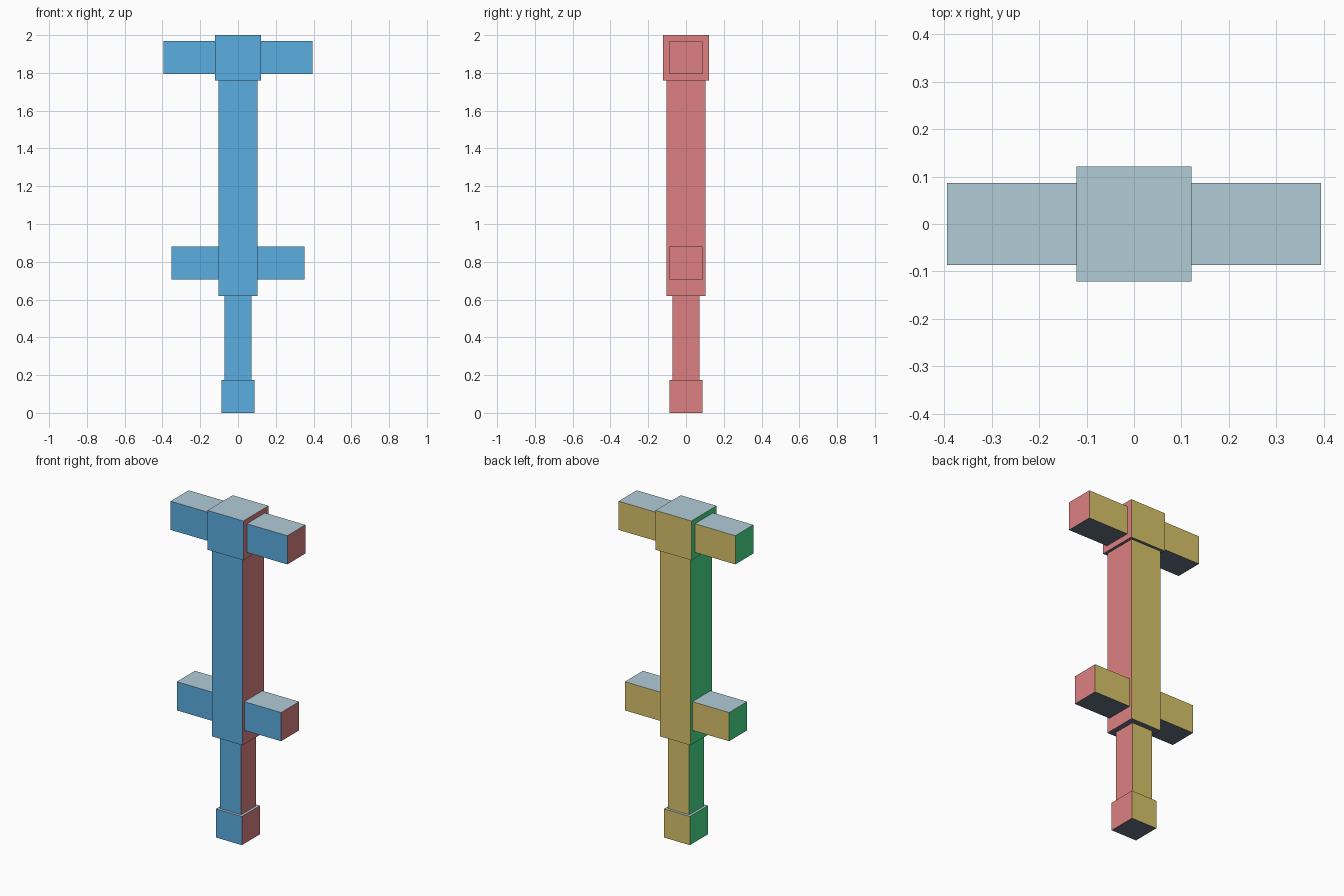
import bpy
import bmesh
from mathutils import Matrix, Vector

if "Cube" in bpy.data.objects:
    bpy.data.objects.remove(bpy.data.objects["Cube"])


def linear(c):
    c /= 255
    return c / 12.92 if c <= 0.04045 else ((c + 0.055) / 1.055) ** 2.4


# One flat colour for each facing direction
PALETTE = [
    ("front_blue", (0, -1, 0), (91, 174, 225)),
    ("right_red", (1, 0, 0), (221, 128, 129)),
    ("back_yellow", (0, 1, 0), (216, 194, 106)),
    ("left_green", (-1, 0, 0), (73, 225, 142)),
    ("top_pale_grey", (0, 0, 1), (177, 204, 214)),
    ("bottom_slate", (0, 0, -1), (102, 115, 134)),
]
materials = []
for name, _, rgb in PALETTE:
    mat = bpy.data.materials.new(name)
    mat.diffuse_color = (*[linear(c) for c in rgb], 1)
    mat.use_nodes = True
    mat.node_tree.nodes["Principled BSDF"].inputs["Base Color"].default_value = mat.diffuse_color
    materials.append(mat)


def box(name, half_x, half_y, z0, z1):
    """Centred box whose faces are coloured by direction."""
    bm = bmesh.new()
    size = Matrix.Diagonal((2 * half_x, 2 * half_y, z1 - z0, 1))
    bmesh.ops.create_cube(bm, size=1, matrix=Matrix.Translation((0, 0, (z0 + z1) / 2)) @ size)
    bm.normal_update()
    for face in bm.faces:
        face.material_index = max(
            range(len(PALETTE)), key=lambda i: face.normal.dot(Vector(PALETTE[i][1])))
    mesh = bpy.data.meshes.new(name)
    bm.to_mesh(mesh)
    bm.free()
    for mat in materials:
        mesh.materials.append(mat)
    bpy.context.collection.objects.link(bpy.data.objects.new(name, mesh))


# Central column, bottom to top
box("foot_block", 0.087, 0.087, 0.0, 0.175)
box("lower_shaft", 0.071, 0.071, 0.175, 0.62)
box("main_post", 0.104, 0.104, 0.62, 1.76)
box("head_block", 0.121, 0.121, 1.76, 2.0)

# Crossbars running through the column
box("lower_crossbar", 0.352, 0.087, 0.705, 0.88)
box("upper_crossbar", 0.394, 0.087, 1.795, 1.97)
